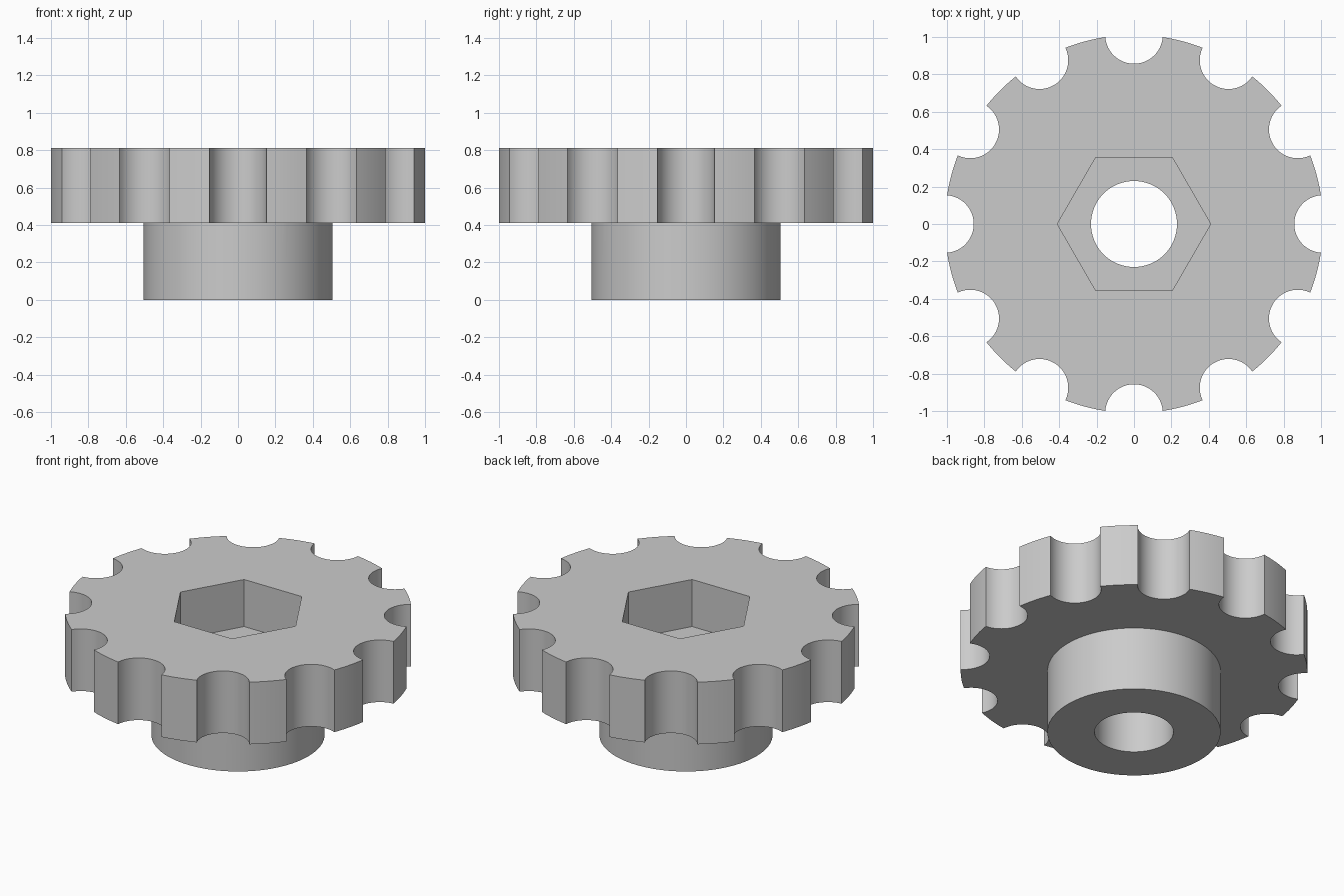
import bpy, bmesh
from math import sin, cos, tau, pi, acos

cube = bpy.data.objects.get("Cube")
if cube:
    bpy.data.objects.remove(cube)

HEIGHT, HEAD_BOTTOM, SOCKET_FLOOR = 0.81, 0.41, 0.507
HEAD_R, NOTCH_R, NOTCHES = 1.011, 0.154, 12
HUB_R, BORE_R, HEX_R = 0.505, 0.23, 0.41

grey = bpy.data.materials.new("light grey")
grey.use_nodes = True
grey.diffuse_color = (0.6, 0.6, 0.6, 1)
grey.node_tree.nodes["Principled BSDF"].inputs["Base Color"].default_value = (0.6, 0.6, 0.6, 1)


def prism(name, outline, z0, z1):
    """Extrude a flat outline from z0 up to z1."""
    bm = bmesh.new()
    base = bm.faces.new([bm.verts.new((x, y, z0)) for x, y in outline])
    top = bmesh.ops.extrude_face_region(bm, geom=[base])["geom"]
    moved = [v for v in top if isinstance(v, bmesh.types.BMVert)]
    bmesh.ops.translate(bm, verts=moved, vec=(0, 0, z1 - z0))
    if base.is_valid and len(base.edges[0].link_faces) > 2:
        bm.faces.remove(base)
    bmesh.ops.recalc_face_normals(bm, faces=bm.faces)
    mesh = bpy.data.meshes.new(name)
    bm.to_mesh(mesh)
    bm.free()
    mesh.materials.append(grey)
    obj = bpy.data.objects.new(name, mesh)
    bpy.context.collection.objects.link(obj)
    return obj


def ring(radius, sides):
    return [(radius * cos(tau * i / sides), radius * sin(tau * i / sides)) for i in range(sides)]


def combine(body, other, operation):
    """Apply a boolean and discard the helper."""
    mod = body.modifiers.new(operation.title(), "BOOLEAN")
    mod.operation, mod.object, mod.solver = operation, other, "EXACT"
    bpy.context.view_layer.objects.active = body
    bpy.ops.object.modifier_apply(modifier=mod.name)
    bpy.data.objects.remove(other)


def notched_outline():
    """Rim arcs alternating with round finger notches centred on the rim."""
    points = []
    half = 2 * acos((1 - (NOTCH_R / HEAD_R) ** 2 / 2)) / 2   # notch half-angle on the rim
    sweep = pi / 2 - half / 2                                # notch arc half-sweep
    steps, rim_steps = 24, 6
    for n in range(NOTCHES):
        a = tau * n / NOTCHES
        cx, cy = HEAD_R * cos(a), HEAD_R * sin(a)
        for i in range(steps + 1):
            t = a + pi + sweep - 2 * sweep * i / steps
            points.append((cx + NOTCH_R * cos(t), cy + NOTCH_R * sin(t)))
        gap = tau / NOTCHES - 2 * half
        for i in range(1, rim_steps):
            t = a + half + gap * i / rim_steps
            points.append((HEAD_R * cos(t), HEAD_R * sin(t)))
    return points


# Notched head joined to the round hub
knob = prism("hand_knob", notched_outline(), HEAD_BOTTOM, HEIGHT)
combine(knob, prism("hub", ring(HUB_R, 96), 0, HEAD_BOTTOM + 0.05), "UNION")

# Hexagonal nut socket and through bore
combine(knob, prism("hex_socket", ring(HEX_R, 6), SOCKET_FLOOR, HEIGHT + 0.1), "DIFFERENCE")
combine(knob, prism("bore", ring(BORE_R, 64), -0.1, HEIGHT + 0.1), "DIFFERENCE")

# Smooth curved walls, crisp edges
bpy.ops.object.select_all(action="DESELECT")
knob.select_set(True)
bpy.context.view_layer.objects.active = knob
bpy.ops.object.shade_smooth_by_angle(angle=pi / 6)
